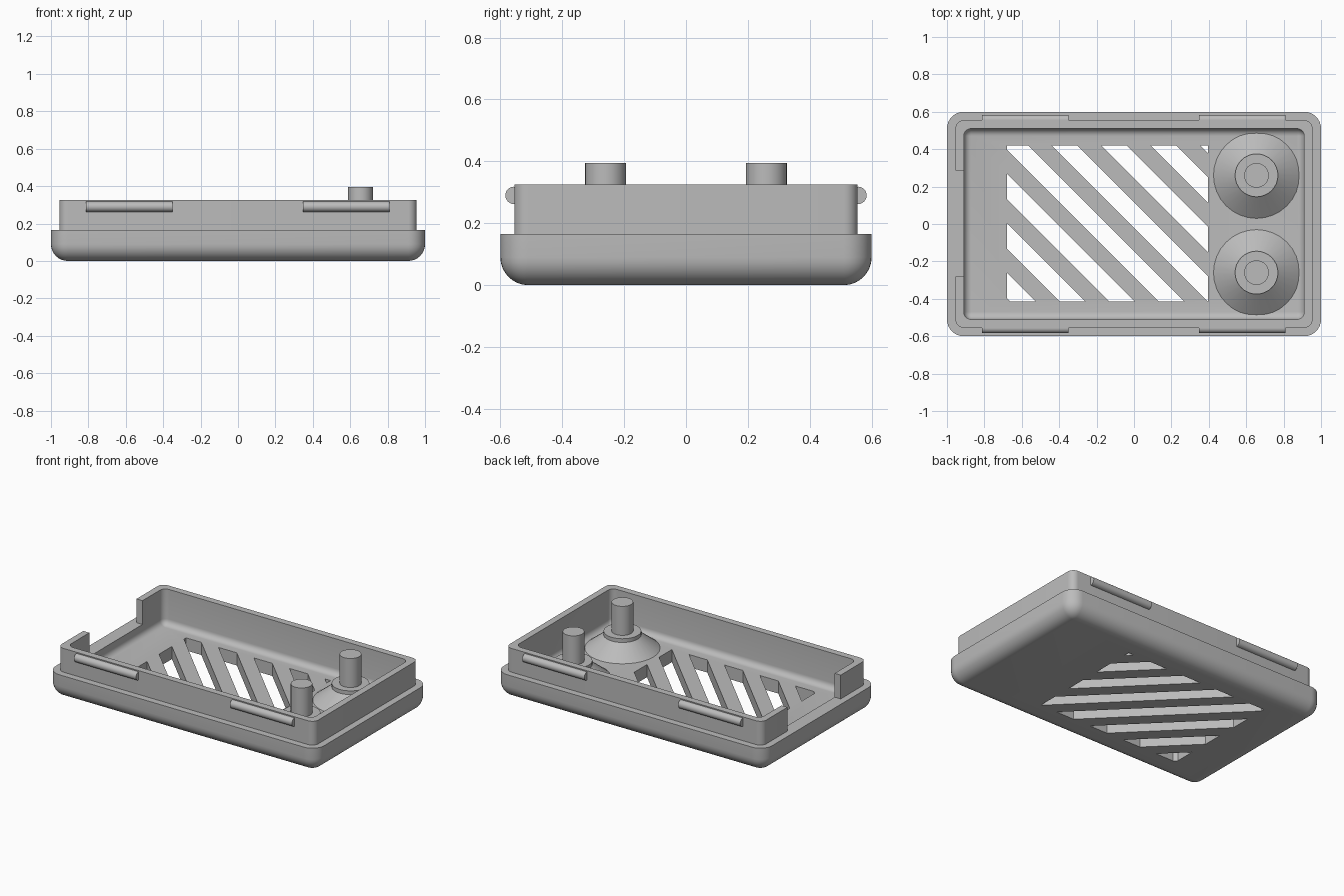
import bpy, bmesh, math
from mathutils import Vector, Matrix

if "Cube" in bpy.data.objects:
    bpy.data.objects.remove(bpy.data.objects["Cube"])

LEDGE, RIM, FLOOR = 0.165, 0.325, 0.085
grey = bpy.data.materials.new("plain grey")
grey.use_nodes = True
grey.diffuse_color = (0.5, 0.5, 0.5, 1)
grey.node_tree.nodes["Principled BSDF"].inputs["Base Color"].default_value = grey.diffuse_color


def finish(bm, name):
    bmesh.ops.recalc_face_normals(bm, faces=bm.faces)
    mesh = bpy.data.meshes.new(name)
    bm.to_mesh(mesh)
    bm.free()
    mesh.materials.append(grey)
    obj = bpy.data.objects.new(name, mesh)
    bpy.context.collection.objects.link(obj)
    return obj


def activate(obj):
    bpy.ops.object.select_all(action='DESELECT')
    obj.select_set(True)
    bpy.context.view_layer.objects.active = obj


def smooth(obj):
    activate(obj)
    bpy.ops.object.shade_smooth_by_angle(angle=math.radians(30))


def cut(obj, cutter):
    cutter.hide_render = True
    mod = obj.modifiers.new("cut", 'BOOLEAN')
    mod.operation, mod.solver, mod.object = 'DIFFERENCE', 'EXACT', cutter
    activate(obj)
    bpy.ops.object.modifier_apply(modifier=mod.name)
    bpy.data.objects.remove(cutter)


def ring(bm, inset, radius, z, steps=8):
    """Rounded rectangle, inset from the outer footprint."""
    verts = []
    for i, (sx, sy) in enumerate([(1, 1), (-1, 1), (-1, -1), (1, -1)]):
        cx, cy = sx * (1 - inset - radius), sy * (0.6 - inset - radius)
        for s in range(steps + 1):
            a = (i + s / steps) * math.pi / 2
            verts.append(bm.verts.new((cx + radius * math.cos(a), cy + radius * math.sin(a), z)))
    return verts


# Tray: rounded underside, ledge, thin rim and hollow inside
bm = bmesh.new()
levels = []
R, r, wall = 0.09, 0.04, 0.09
for s in range(9):
    a = s / 8 * math.pi / 2
    d = R * (1 - math.sin(a))
    levels.append((d, R - d, R * (1 - math.cos(a))))
levels += [(0, R, LEDGE), (0.045, 0.045, LEDGE), (0.045, 0.045, RIM), (wall, r, RIM)]
for s in range(7):
    a = s / 6 * math.pi / 2
    d = r * (1 - math.cos(a))
    levels.append((wall + d, r - d, FLOOR + r * (1 - math.sin(a))))
rings = [ring(bm, *lv) for lv in levels]
for low, high in zip(rings, rings[1:]):
    for i in range(len(low)):
        j = (i + 1) % len(low)
        bm.faces.new((low[i], low[j], high[j], high[i]))
bm.faces.new(rings[0])
bm.faces.new(rings[-1])
bmesh.ops.remove_doubles(bm, verts=bm.verts, dist=0.0005)
tray = finish(bm, "tray")

# Diagonal vent slots: slice a rectangle into bands, keep every other one
PITCH, WIDTH, START = 0.264, 0.136, -1.075
bm = bmesh.new()
bm.faces.new([bm.verts.new((x, y, -0.1)) for x, y in
              [(-0.68, -0.415), (0.395, -0.415), (0.395, 0.42), (-0.68, 0.42)]])
for k in range(8):
    for c in (START + k * PITCH, START + k * PITCH + WIDTH):
        bmesh.ops.bisect_plane(bm, geom=bm.verts[:] + bm.edges[:] + bm.faces[:],
                               plane_co=(c, 0, 0), plane_no=(1, 1, 0))


def is_bar(face):
    m = face.calc_center_median()
    return (m.x + m.y - START) % PITCH > WIDTH or m.x + m.y < START


bmesh.ops.delete(bm, geom=[f for f in bm.faces if is_bar(f)], context='FACES')
top = bmesh.ops.extrude_face_region(bm, geom=bm.faces[:], use_keep_orig=True)["geom"]
bmesh.ops.translate(bm, vec=(0, 0, 0.25), verts=[v for v in top if isinstance(v, bmesh.types.BMVert)])
cut(tray, finish(bm, "slot_cutter"))

# Cable notch in the right-hand end of the rim
bm = bmesh.new()
bmesh.ops.create_cube(bm, size=1)
for v in bm.verts:
    v.co = Vector((-1.1 if v.co.x < 0 else -0.8, -0.28 if v.co.y < 0 else 0.285,
                   LEDGE if v.co.z < 0 else 0.5))
cut(tray, finish(bm, "notch_cutter"))
smooth(tray)

# Screw posts: cone foot, collar and pin turned from one profile
profile = [(0.23, FLOOR - 0.02), (0.23, FLOOR), (0.115, 0.175), (0.115, 0.2), (0.066, 0.2), (0.066, 0.395)]
for side, y in (("front", -0.26), ("back", 0.26)):
    bm = bmesh.new()
    n = 32
    loops = [[bm.verts.new((0.655 + q * math.cos(2 * math.pi * i / n),
                            y + q * math.sin(2 * math.pi * i / n), z)) for i in range(n)]
             for q, z in profile]
    for low, high in zip(loops, loops[1:]):
        for i in range(n):
            j = (i + 1) % n
            bm.faces.new((low[i], low[j], high[j], high[i]))
    bm.faces.new(loops[0])
    bm.faces.new(loops[-1])
    smooth(finish(bm, side + "_screw_post"))

# Snap ridges: round bars half sunk into the long rim walls
for side, y in (("front", -0.556), ("back", 0.556)):
    for end, x in (("right", -0.581), ("left", 0.579)):
        bm = bmesh.new()
        bmesh.ops.create_cone(bm, cap_ends=True, segments=24, radius1=0.028, radius2=0.028, depth=0.462,
                              matrix=Matrix.Translation((x, y, 0.29)) @ Matrix.Rotation(math.pi / 2, 4, 'Y'))
        smooth(finish(bm, f"{side}_{end}_snap_ridge"))
